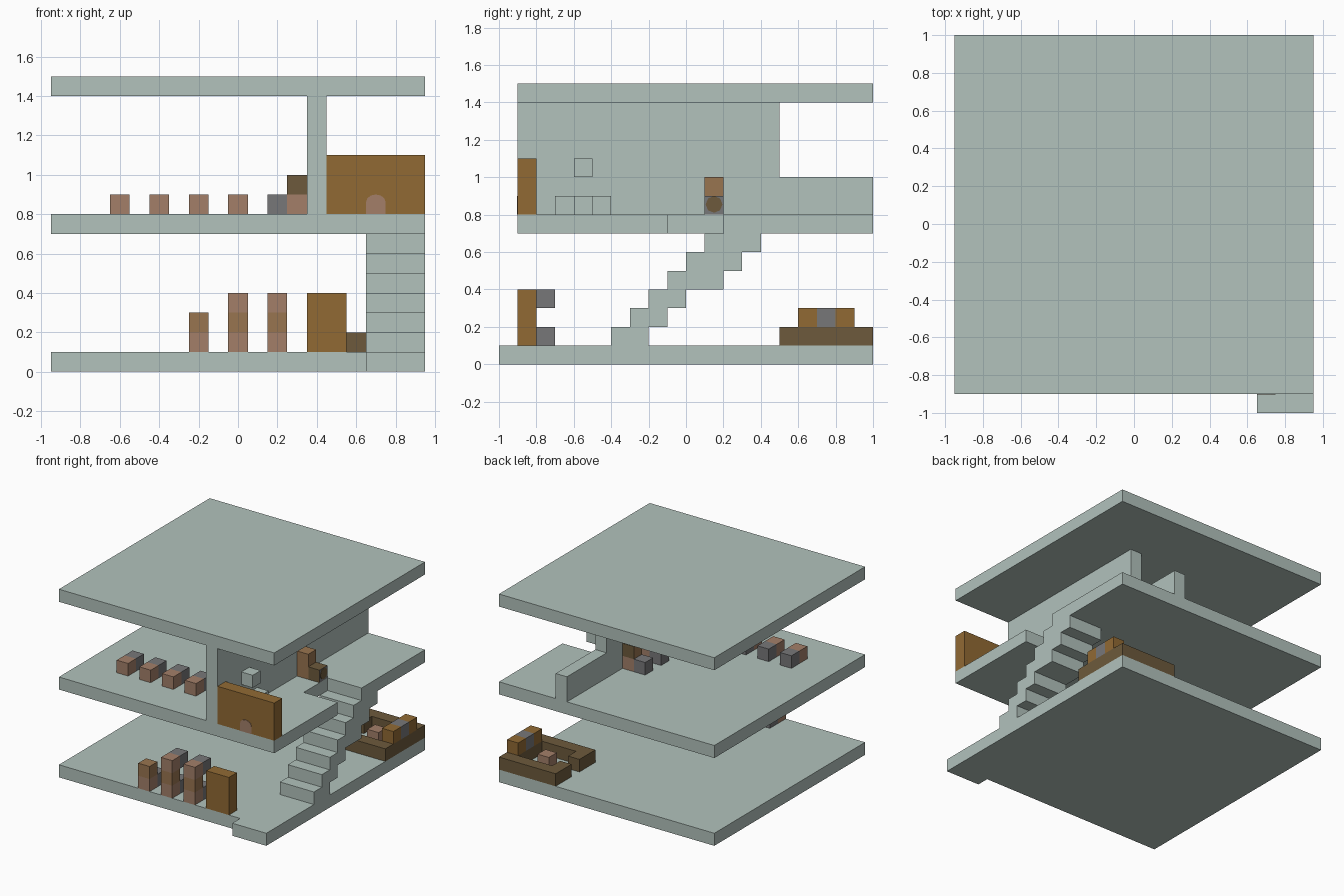
import bpy
import bmesh
import math
from mathutils import Vector

cube = bpy.data.objects.get("Cube")
if cube:
    bpy.data.objects.remove(cube, do_unlink=True)


def material(name, rgb):
    lin = [((c / 255 + 0.055) / 1.055) ** 2.4 for c in rgb] + [1.0]
    m = bpy.data.materials.new(name)
    m.use_nodes = True
    m.diffuse_color = lin
    m.node_tree.nodes["Principled BSDF"].inputs["Base Color"].default_value = lin
    return m


STONE = material("pale stone", (178, 194, 188))
OAK = material("golden oak", (145, 106, 52))
DARK = material("dark wood", (109, 90, 60))
TAN = material("tan wood", (153, 117, 80))
PINK = material("dusty pink", (163, 127, 105))
GREY = material("mid grey", (119, 119, 121))


def prism(name, points, axis, low, high, mats):
    """Extrude a flat outline along x, y or z."""
    place = {"x": lambda u, v: (low, u, v),
             "y": lambda u, v: (u, low, v),
             "z": lambda u, v: (u, v, low)}[axis]
    step = Vector([(high - low) * (axis == a) for a in "xyz"])
    bm = bmesh.new()
    face = bm.faces.new([bm.verts.new(place(*p)) for p in points])
    grown = bmesh.ops.extrude_face_region(bm, geom=[face], use_keep_orig=True)
    verts = [g for g in grown["geom"] if isinstance(g, bmesh.types.BMVert)]
    bmesh.ops.translate(bm, verts=verts, vec=step)
    bmesh.ops.recalc_face_normals(bm, faces=bm.faces)
    mesh = bpy.data.meshes.new(name)
    bm.to_mesh(mesh)
    bm.free()
    for m in mats if isinstance(mats, list) else [mats]:
        mesh.materials.append(m)
    obj = bpy.data.objects.new(name, mesh)
    bpy.context.collection.objects.link(obj)
    return obj


def box(name, x, y, z, mats):
    (x0, x1), (y0, y1) = x, y
    return prism(name, [(x0, y0), (x1, y0), (x1, y1), (x0, y1)], "z", *z, mats)


def block(name, x, y, z, mats):
    """One building block, given by its lowest corner."""
    return box(name, (x, x + U), (y, y + U), (z, z + U), mats)


def paint_side(obj, direction, index):
    for p in obj.data.polygons:
        if p.normal.dot(Vector(direction)) > 0.9:
            p.material_index = index


U = 0.1
W = 0.95
STAIR_X = 0.65

# Floors and roof
prism("ground_floor", [(-W, -0.9), (STAIR_X, -0.9), (STAIR_X, -1), (W, -1),
                       (W, 1), (-W, 1)], "z", 0, U, STONE)
prism("upper_floor", [(-W, -0.9), (W, -0.9), (W, -0.1), (STAIR_X, -0.1),
                      (STAIR_X, 0.2), (W, 0.2), (W, 1), (-W, 1)],
      "z", 0.7, 0.8, STONE)
box("roof", (-W, W), (-0.9, 1), (1.4, 1.5), STONE)

# Dividing wall with a low end
prism("dividing_wall", [(-0.9, 0.8), (1, 0.8), (1, 1), (0.5, 1), (0.5, 1.4),
                        (-0.9, 1.4)], "x", 0.35, 0.45, STONE)

# Staircase: one stepped outline
treads, underside = [], []
for i in range(6):
    front = -0.4 + i * U
    back = front + (0.2 if i < 3 else 0.3)
    z = U + i * U
    treads += [(front, z), (front, z + U)]
    underside += [(back, z), (back, z + U)]
prism("staircase", treads + underside[::-1], "x", STAIR_X, W, STONE)

# Ground floor counter with machines
box("cabinet", (0.35, 0.55), (-0.9, -0.8), (0.1, 0.4), OAK)
for n, (x, stack) in enumerate([(-0.25, [PINK, TAN]),
                                (-0.05, [PINK, TAN, PINK]),
                                (0.15, [PINK, TAN, PINK])]):
    for level, mat in enumerate(stack):
        z = U + level * U
        block(f"machine_{n}_part_{level}", x, -0.9, z, mat)
        if mat is PINK:
            block(f"machine_{n}_back_{level}", x, -0.8, z, GREY)

# Seating ring, its shelf and the small table
prism("seating_ring", [(0.45, 0.5), (W, 0.5), (W, 1), (0.45, 1), (0.45, 0.8),
                       (0.55, 0.8), (0.55, 0.9), (0.85, 0.9), (0.85, 0.6),
                       (0.55, 0.6), (0.55, 0.7), (0.45, 0.7)],
      "z", 0.1, 0.2, DARK)
for y, mat in ((0.6, OAK), (0.7, GREY), (0.8, OAK)):
    block("shelf_block", 0.85, y, 0.2, mat)
block("small_table", 0.65, 0.7, 0.1, PINK)

# Upper floor row of seats
for i in range(4):
    x = -0.65 + i * 0.2
    block("seat_front", x, -0.6, 0.8, PINK)
    block("seat_back", x, -0.5, 0.8, GREY)

# Upper front panel with an arched inlay
box("front_panel", (0.45, W), (-0.9, -0.8), (0.8, 1.1), OAK)
arch = [(0.65, 0.8), (0.75, 0.8)]
arch += [(0.7 + 0.05 * math.cos(a), 0.86 + 0.04 * math.sin(a))
         for a in (math.pi * k / 6 for k in range(7))]
prism("panel_inlay", arch, "y", -0.903, -0.9, PINK)

# Washstand on the wall
box("washstand_shelf", (0.45, 0.55), (-0.7, -0.4), (0.8, 0.9), STONE)
block("washstand_front", 0.55, -0.6, 0.8, STONE)
block("wall_box", 0.45, -0.6, 1.0, STONE)

# Chair beside the stairs
block("chair_base", 0.45, 0.1, 0.8, TAN)
block("chair_back", 0.45, 0.1, 0.9, TAN)
seat = block("chair_seat", 0.55, 0.1, 0.8, [DARK, GREY])
paint_side(seat, (1, 0, 0), 1)
disc = [(0.15 + 0.045 * math.cos(a), 0.855 + 0.045 * math.sin(a))
        for a in (math.pi * k / 4 for k in range(8))]
prism("chair_seat_inlay", disc, "x", 0.65, 0.653, DARK)

# Chairs on the other side of the wall
for y in (0.0, 0.2):
    block("wall_chair_base", 0.25, y, 0.8, PINK)
    back = block("wall_chair_back", 0.25, y, 0.9, [DARK, TAN])
    paint_side(back, (-1, 0, 0), 1)
    block("wall_chair_seat", 0.15, y, 0.8, GREY)
